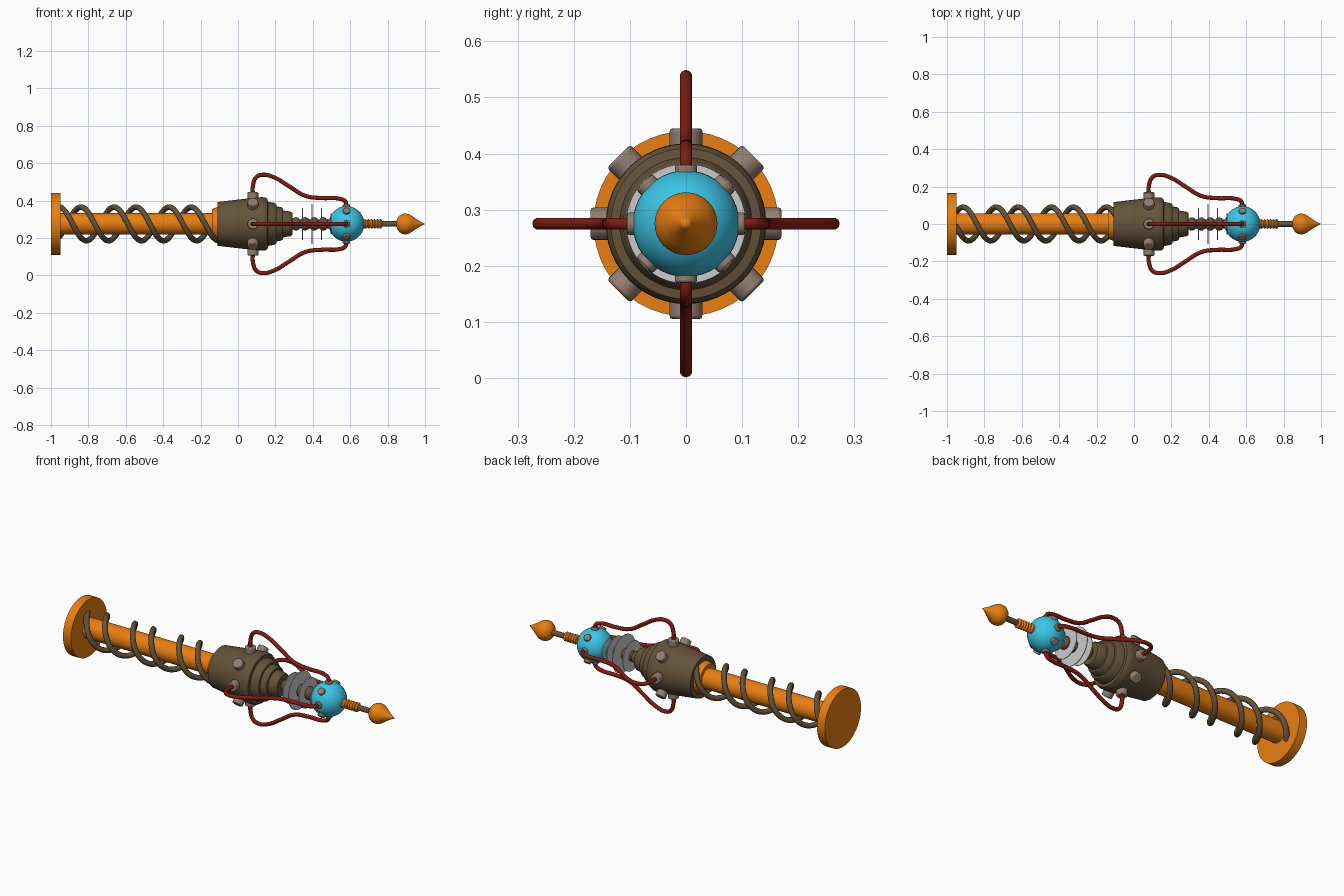
import bpy, bmesh
from math import sin, cos, pi, radians
from mathutils import Vector

if "Cube" in bpy.data.objects:
    bpy.data.objects.remove(bpy.data.objects["Cube"])

Z = 0.275  # height of the long axis


def mat(name, rgb):
    m = bpy.data.materials.new(name)
    m.diffuse_color = (*rgb, 1)
    m.use_nodes = True
    m.node_tree.nodes["Principled BSDF"].inputs["Base Color"].default_value = m.diffuse_color
    return m


ORANGE = mat("orange", (0.82, 0.21, 0.006))
BROWN = mat("brown", (0.13, 0.085, 0.042))
BLUE = mat("blue", (0.045, 0.56, 0.80))
RED = mat("red", (0.22, 0.012, 0.006))
TAN = mat("tan", (0.29, 0.21, 0.165))


def finish(ob, material, angle=35):
    if material:
        ob.data.materials.append(material)
    bpy.ops.object.select_all(action='DESELECT')
    ob.select_set(True)
    bpy.context.view_layer.objects.active = ob
    bpy.ops.object.shade_smooth_by_angle(angle=radians(angle))
    return ob


def lathe(name, profile, material=None, n=40):
    """Turn (x, radius) points about the long axis."""
    bm = bmesh.new()
    rings = []
    for x, r in profile:
        if r == 0:
            rings.append([bm.verts.new((x, 0, Z))] * n)
        else:
            rings.append([bm.verts.new((x, r * cos(2 * pi * i / n), Z + r * sin(2 * pi * i / n)))
                          for i in range(n)])
    for a, b in zip(rings, rings[1:]):
        for i in range(n):
            j = (i + 1) % n
            bm.faces.new(list(dict.fromkeys((a[i], a[j], b[j], b[i]))))
    for ring in (rings[0], rings[-1]):
        if ring[0] is not ring[1]:
            bm.faces.new(ring)
    bmesh.ops.recalc_face_normals(bm, faces=bm.faces)
    me = bpy.data.meshes.new(name)
    bm.to_mesh(me)
    bm.free()
    ob = bpy.data.objects.new(name, me)
    bpy.context.collection.objects.link(ob)
    return finish(ob, material)


def tube(name, pts, radius, material, kind='POLY'):
    cu = bpy.data.curves.new(name, 'CURVE')
    cu.dimensions = '3D'
    cu.bevel_depth = radius
    cu.bevel_resolution = 3
    cu.use_fill_caps = True
    cu.resolution_u = 6
    sp = cu.splines.new(kind)
    if kind == 'BEZIER':
        sp.bezier_points.add(len(pts) - 1)
        for bp, p in zip(sp.bezier_points, pts):
            bp.co = p
            bp.handle_left_type = bp.handle_right_type = 'AUTO'
    else:
        sp.points.add(len(pts) - 1)
        for q, p in zip(sp.points, pts):
            q.co = (*p, 1)
    ob = bpy.data.objects.new(name, cu)
    bpy.context.collection.objects.link(ob)
    cu.materials.append(material)


def bolt_ring(name, x, r0, r1, radius, count=8):
    """Short bevelled cylinders pointing outward around the axis."""
    for k in range(count):
        a = 2 * pi * k / count
        d = Vector((0, cos(a), sin(a)))
        bpy.ops.mesh.primitive_cylinder_add(
            vertices=24, radius=radius, depth=r1 - r0,
            location=Vector((x, 0, Z)) + d * (r0 + r1) / 2,
            rotation=d.to_track_quat('Z', 'Y').to_euler())
        ob = bpy.context.object
        ob.name = f"{name}_{k + 1}"
        finish(ob, TAN)
        bev = ob.modifiers.new("bevel", 'BEVEL')
        bev.width = radius * 0.18
        bev.segments = 2


# Handle: end disc, rod and flared collar
lathe("end_disc", [(-1, 0.165), (-0.95, 0.165)], ORANGE, 48)
lathe("handle_rod", [(-0.96, 0.057), (-0.14, 0.057), (-0.14, 0.078), (-0.11, 0.09), (-0.10, 0.09)], ORANGE)

# Two coils winding round the rod
PITCH = 0.295
for k, top in enumerate((-0.84, -0.663)):
    pts = []
    for i in range(141):
        x = -0.955 + 0.86 * i / 140
        a = pi / 2 + 2 * pi * (x - top) / PITCH
        pts.append((x, 0.09 * cos(a), Z + 0.09 * sin(a)))
    tube(f"coil_{k + 1}", pts, 0.015, BROWN)

# Main body with stepped nose
lathe("body", [(-0.11, 0.117), (0.0, 0.130), (0.08, 0.139), (0.125, 0.143), (0.145, 0.142),
               (0.158, 0.134), (0.16, 0.118), (0.195, 0.112), (0.205, 0.104), (0.206, 0.094),
               (0.232, 0.089), (0.24, 0.082), (0.241, 0.072), (0.28, 0.066), (0.29, 0.06),
               (0.291, 0.03)], BROWN, 48)
bolt_ring("body_bolt", 0.08, 0.12, 0.17, 0.029)

# Beaded neck
neck = [(0.285 + 0.22 * i / 50, 0.022 + 0.014 * abs(sin(pi * 4.5 * i / 50))) for i in range(51)]
lathe("beaded_neck", neck, BROWN, 24)

# Thin insulating discs on the neck
for k, (x, r) in enumerate(((0.345, 0.085), (0.395, 0.107), (0.447, 0.085), (0.497, 0.055))):
    lathe(f"neck_disc_{k + 1}", [(x - 0.002, r), (x + 0.002, r)], None, 40)

# Blue globe with bolts
R = 0.095
globe = [(0.58 - R * cos(pi * i / 24), R * sin(pi * i / 24) if 0 < i < 24 else 0) for i in range(25)]
lathe("globe", globe, BLUE, 40)
bolt_ring("globe_bolt", 0.58, 0.08, 0.105, 0.02)

# Red wires from body bolts to globe bolts
wire = [(0.08, 0.15), (0.08, 0.205), (0.098, 0.25), (0.135, 0.263), (0.195, 0.248), (0.275, 0.20),
        (0.36, 0.15), (0.45, 0.138), (0.54, 0.135), (0.573, 0.121), (0.581, 0.09)]
for k in range(4):
    c, s = round(cos(k * pi / 2)), round(sin(k * pi / 2))
    tube(f"wire_{k + 1}", [(x, r * c, Z + r * s) for x, r in wire], 0.011, RED, 'BEZIER')

# Front shaft, ribbed sleeve and pointed tip
lathe("tip_shaft", [(0.65, 0.015), (0.87, 0.015)], BROWN, 24)
lathe("shaft_collar", [(0.655, 0.03), (0.682, 0.022)], TAN, 24)
ribs = [(0.675 + 0.095 * i / 40, 0.018 + 0.008 * abs(sin(pi * 6 * i / 40))) for i in range(41)]
lathe("ribbed_sleeve", ribs, ORANGE, 24)
lathe("tip", [(0.845, 0), (0.847, 0.016), (0.853, 0.031), (0.864, 0.045), (0.88, 0.054), (0.897, 0.056),
              (0.914, 0.052), (0.932, 0.041), (0.955, 0.025), (0.978, 0.011), (1.0, 0)], ORANGE, 32)
